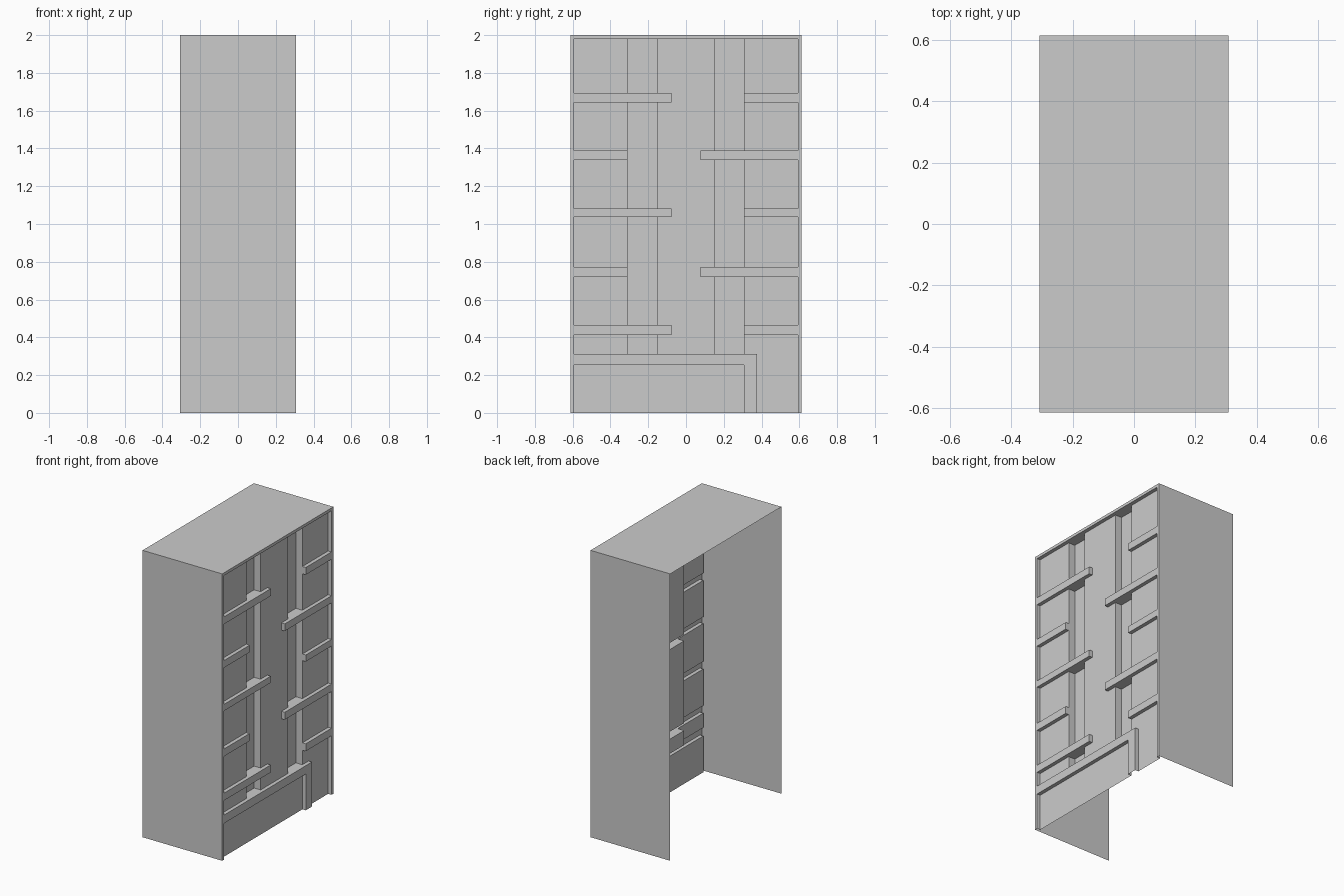
import bpy, bmesh, math

if "Cube" in bpy.data.objects:
    bpy.data.objects.remove(bpy.data.objects["Cube"])

HX, HY, H = 0.307, 0.6125, 2.0          # half depth, half width, height
FLUSH, PANEL, GROOVE = HX, HX - 0.026, HX - 0.076

# raised strips: (y0, y1, z0, z1)
raised = [(-HY, -0.592, 0, H), (0.592, HY, 0, H), (-HY, HY, 1.98, H)]
rows = [(0.412, 0.464), (0.72, 0.772), (1.338, 1.388), (1.037, 1.083), (1.642, 1.693)]
long_left = [True, False, False, True, True]
for (z0, z1), left in zip(rows, long_left):
    raised.append((-HY, -0.077 if left else -0.31, z0, z1))
    raised.append((0.308 if left else 0.077, HY, z0, z1))
raised += [(-HY, 0.377, 0.253, 0.311), (0.308, 0.377, 0, 0.311)]
# sunken vertical channels
channels = [(-0.31, -0.152, 0.311, 1.98), (0.152, 0.308, 0.311, 1.98)]


def inside(rects, y, z):
    return any(a < y < b and c < z < d for a, b, c, d in rects)


def level(y, z):
    if inside(raised, y, z):
        return FLUSH
    return GROOVE if inside(channels, y, z) else PANEL


def finish(bm, name):
    bmesh.ops.remove_doubles(bm, verts=bm.verts, dist=1e-5)
    bmesh.ops.dissolve_limit(bm, angle_limit=math.radians(1),
                             verts=bm.verts, edges=bm.edges)
    me = bpy.data.meshes.new(name)
    bm.to_mesh(me)
    bm.free()
    ob = bpy.data.objects.new(name, me)
    bpy.context.collection.objects.link(ob)
    return ob


def quad(bm, *pts):
    bm.faces.new([bm.verts.new(p) for p in pts])


# Front relief: flat cells at three levels with step walls between them
allr = raised + channels
ys = sorted({v for r in allr for v in r[:2]})
zs = sorted({v for r in allr for v in r[2:]})
ny, nz = len(ys) - 1, len(zs) - 1
lev = [[level((ys[i] + ys[i + 1]) / 2, (zs[j] + zs[j + 1]) / 2)
        for j in range(nz)] for i in range(ny)]
bm = bmesh.new()
for i in range(ny):
    for j in range(nz):
        x, y0, y1, z0, z1 = lev[i][j], ys[i], ys[i + 1], zs[j], zs[j + 1]
        quad(bm, (x, y0, z0), (x, y1, z0), (x, y1, z1), (x, y0, z1))
        if i + 1 < ny and lev[i + 1][j] != x:
            n = lev[i + 1][j]
            quad(bm, (x, y1, z0), (n, y1, z0), (n, y1, z1), (x, y1, z1))
        if j + 1 < nz and lev[i][j + 1] != x:
            n = lev[i][j + 1]
            quad(bm, (x, y0, z1), (x, y1, z1), (n, y1, z1), (n, y0, z1))
finish(bm, "relief_panel")

# Thin casing: two side walls and a top, open at the back and the bottom
bm = bmesh.new()
quad(bm, (-HX, -HY, 0), (HX, -HY, 0), (HX, -HY, H), (-HX, -HY, H))
quad(bm, (HX, HY, 0), (-HX, HY, 0), (-HX, HY, H), (HX, HY, H))
quad(bm, (-HX, -HY, H), (HX, -HY, H), (HX, HY, H), (-HX, HY, H))
finish(bm, "casing")
